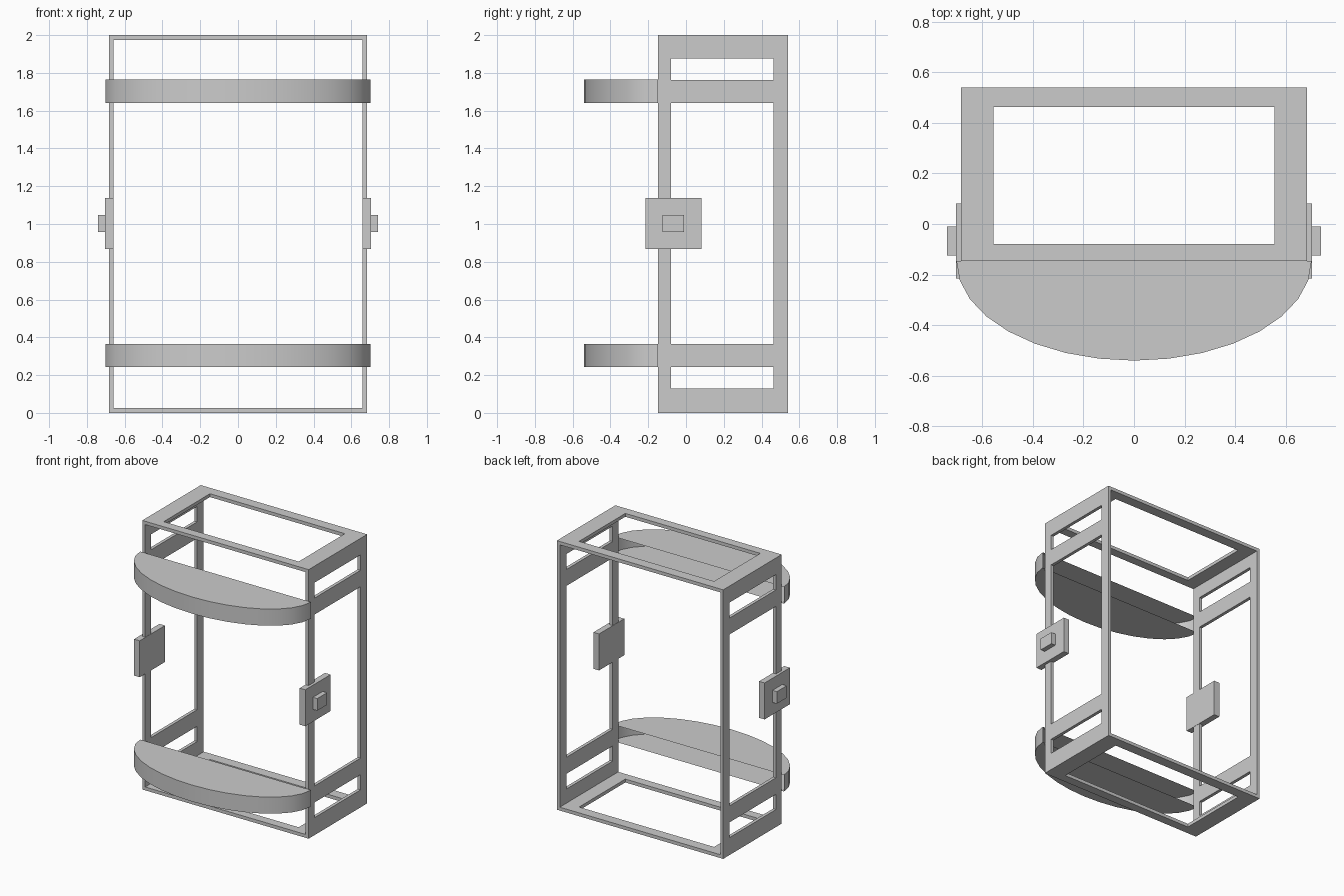
import bpy, bmesh, math

if "Cube" in bpy.data.objects:
    bpy.data.objects.remove(bpy.data.objects["Cube"])


def box(name, x0, x1, y0, y1, z0, z1):
    """Axis-aligned box from its limits."""
    bm = bmesh.new()
    bmesh.ops.create_cube(bm, size=1)
    for v in bm.verts:
        v.co.x = x1 if v.co.x > 0 else x0
        v.co.y = y1 if v.co.y > 0 else y0
        v.co.z = z1 if v.co.z > 0 else z0
    me = bpy.data.meshes.new(name)
    bm.to_mesh(me)
    bm.free()
    ob = bpy.data.objects.new(name, me)
    bpy.context.collection.objects.link(ob)
    return ob


def activate(ob):
    bpy.ops.object.select_all(action='DESELECT')
    ob.select_set(True)
    bpy.context.view_layer.objects.active = ob


def cut(target, *limits):
    """Cut a box-shaped opening out of the target."""
    cutter = box("cutter", *limits)
    cutter.hide_render = True
    activate(target)
    mod = target.modifiers.new("opening", 'BOOLEAN')
    mod.operation, mod.solver, mod.object = 'DIFFERENCE', 'EXACT', cutter
    bpy.ops.object.modifier_apply(modifier=mod.name)
    bpy.data.objects.remove(cutter)


# Cabinet frame: a thin-walled box, open on every side
FRONT, BACK = -0.147, 0.54
frame = box("cabinet_frame", -0.684, 0.684, FRONT, BACK, 0, 2)
cut(frame, -0.66, 0.66, -1, 1, 0.025, 1.975)            # front and back
cut(frame, -0.555, 0.555, -0.08, 0.463, -1, 3)          # top and bottom
for z0, z1 in ((0.13, 0.243), (0.366, 1.64), (1.762, 1.877)):
    cut(frame, -1, 1, -0.08, 0.463, z0, z1)             # side windows


def bow_shelf(name, z0, z1):
    """Half-ellipse hollow shelf, open at the back."""
    bm = bmesh.new()
    rings = []
    for z in (z0, z1):
        ring = []
        for i in range(17):
            a = math.pi + math.pi * i / 16
            ring.append(bm.verts.new((0.702 * math.cos(a),
                                      FRONT + 0.393 * math.sin(a), z)))
        rings.append(ring)
    low, high = rings
    for i in range(16):
        bm.faces.new((low[i], low[i + 1], high[i + 1], high[i]))
    bm.faces.new(high)
    bm.faces.new(low[::-1])
    me = bpy.data.meshes.new(name)
    bm.to_mesh(me)
    bm.free()
    ob = bpy.data.objects.new(name, me)
    bpy.context.collection.objects.link(ob)
    activate(ob)
    bpy.ops.object.shade_smooth_by_angle(angle=math.radians(30))


# Curved front bands
bow_shelf("lower_bow_shelf", 0.243, 0.366)
bow_shelf("upper_bow_shelf", 1.64, 1.764)

# Side plates with knobs on both front posts
for side, s in (("left", -1), ("right", 1)):
    px = sorted((s * 0.658, s * 0.704))
    kx = sorted((s * 0.704, s * 0.74))
    box(side + "_side_plate", *px, -0.215, 0.082, 0.867, 1.138)
    box(side + "_side_knob", *kx, -0.125, -0.01, 0.958, 1.048)
